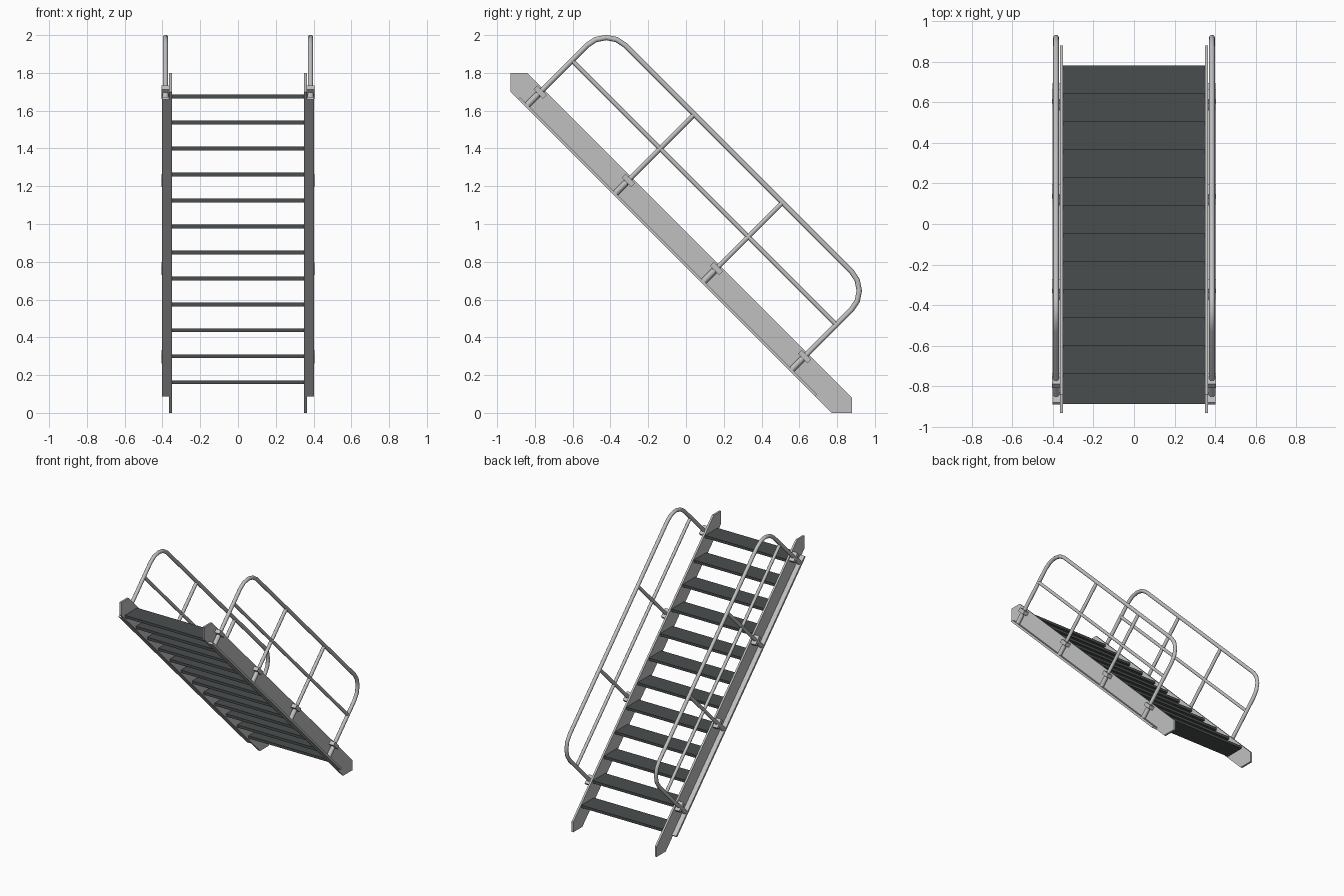
import bpy, bmesh, math
from mathutils import Vector

if "Cube" in bpy.data.objects:
    bpy.data.objects.remove(bpy.data.objects["Cube"])

R2 = math.sqrt(2)


def material(name, col):
    m = bpy.data.materials.new(name)
    m.diffuse_color = (*col, 1)
    m.use_nodes = True
    m.node_tree.nodes["Principled BSDF"].inputs["Base Color"].default_value = m.diffuse_color
    return m


steel = material("light grey steel", (0.53, 0.53, 0.53))
dark = material("dark grey tread", (0.068, 0.076, 0.076))


def finish(name, bm, mat, mirror=True, smooth=False):
    bmesh.ops.recalc_face_normals(bm, faces=bm.faces)
    me = bpy.data.meshes.new(name)
    bm.to_mesh(me)
    bm.free()
    me.materials.append(mat)
    ob = bpy.data.objects.new(name, me)
    bpy.context.collection.objects.link(ob)
    if mirror:
        ob.modifiers.new("mirror", 'MIRROR')
    if smooth:
        bpy.context.view_layer.objects.active = ob
        ob.select_set(True)
        bpy.ops.object.shade_smooth_by_angle(angle=math.radians(40))
        ob.select_set(False)
    return ob


def slab(name, yz, x0, x1, mat, **kw):
    """Extrude a side profile (y, z) from x0 to x1."""
    bm = bmesh.new()
    f = bm.faces.new([bm.verts.new((x0, y, z)) for y, z in yz])
    ext = bmesh.ops.extrude_face_region(bm, geom=[f])
    vs = [v for v in ext["geom"] if isinstance(v, bmesh.types.BMVert)]
    bmesh.ops.translate(bm, verts=vs, vec=(x1 - x0, 0, 0))
    return finish(name, bm, mat, **kw)


def slope(d, u):
    """d = y - z (down the stair), u = y + z (away from the stair)."""
    return (d + u) / 2, (u - d) / 2


def slope_box(name, d0, d1, u0, u1, x0, x1):
    slab(name, [slope(d0, u0), slope(d1, u0), slope(d1, u1), slope(d0, u1)], x0, x1, steel)


def tube(name, yz, x, r, sides=12):
    """Round tube swept along a path in the plane at x."""
    pts = [Vector((x, y, z)) for y, z in yz]
    bm = bmesh.new()
    rings = []
    for i, p in enumerate(pts):
        a = (p - pts[i - 1]).normalized() if i else None
        b = (pts[i + 1] - p).normalized() if i < len(pts) - 1 else None
        t = ((a or b) + (b or a)).normalized()
        n = t.cross(Vector((1, 0, 0)))
        k = r / t.dot(a or b)
        rings.append([bm.verts.new(p + n * k * math.cos(q) + Vector((r * math.sin(q), 0, 0)))
                      for q in (2 * math.pi * j / sides for j in range(sides))])
    for A, B in zip(rings, rings[1:]):
        for j in range(sides):
            k = (j + 1) % sides
            bm.faces.new((A[j], A[k], B[k], B[j]))
    bm.faces.new(rings[0])
    bm.faces.new(rings[-1])
    finish(name, bm, steel, smooth=True)


# Stringers: flat plate with an outward flange along the lower edge
slab("stringer", [(-0.93, 1.8), (-0.84, 1.8), (0.88, 0.08), (0.88, 0), (0.77, 0), (-0.93, 1.70)],
     0.35, 0.365, steel)
slope_box("stringer_flange", -2.55, 0.595, 0.77, 0.793, 0.364, 0.402)

# Treads
for i in range(12):
    y, z = 0.78 - 0.1377 * i, 0.172 + 0.1375 * i
    slab(f"tread_{i + 1}", [(y, z), (y, z - 0.02), (y - 0.152, z - 0.02), (y - 0.152, z)],
         -0.355, 0.355, dark, mirror=False)

# Handrail loop: end posts joined to the top rail by rounded corners
RX, RR = 0.384, 0.014
posts = [-2.47, -1.537, -0.603, 0.33]
TOP, FOOT, BEND = 1.625, 0.793, 0.145 * R2
path = [slope(posts[0], FOOT)]
for cd, start in ((posts[0] + BEND, 180), (posts[3] - BEND, 90)):
    for k in range(5):
        q = math.radians(start - 22.5 * k)
        path.append(slope(cd + BEND * math.cos(q), TOP - BEND + BEND * math.sin(q)))
path.append(slope(posts[3], FOOT))
tube("handrail", path, RX, RR)
tube("mid_rail", [slope(posts[0], 1.262), slope(posts[3], 1.262)], RX, 0.012)
for d in posts[1:3]:
    tube("handrail_post", [slope(d, FOOT), slope(d, TOP)], RX, 0.013)

# Post sockets and clamps on the stringer
for d in posts:
    tube("post_socket", [slope(d, FOOT), slope(d, 0.90)], RX, 0.017)
    slope_box("post_clamp", d - 0.05, d + 0.05, 0.905, 0.945, 0.362, 0.405)
